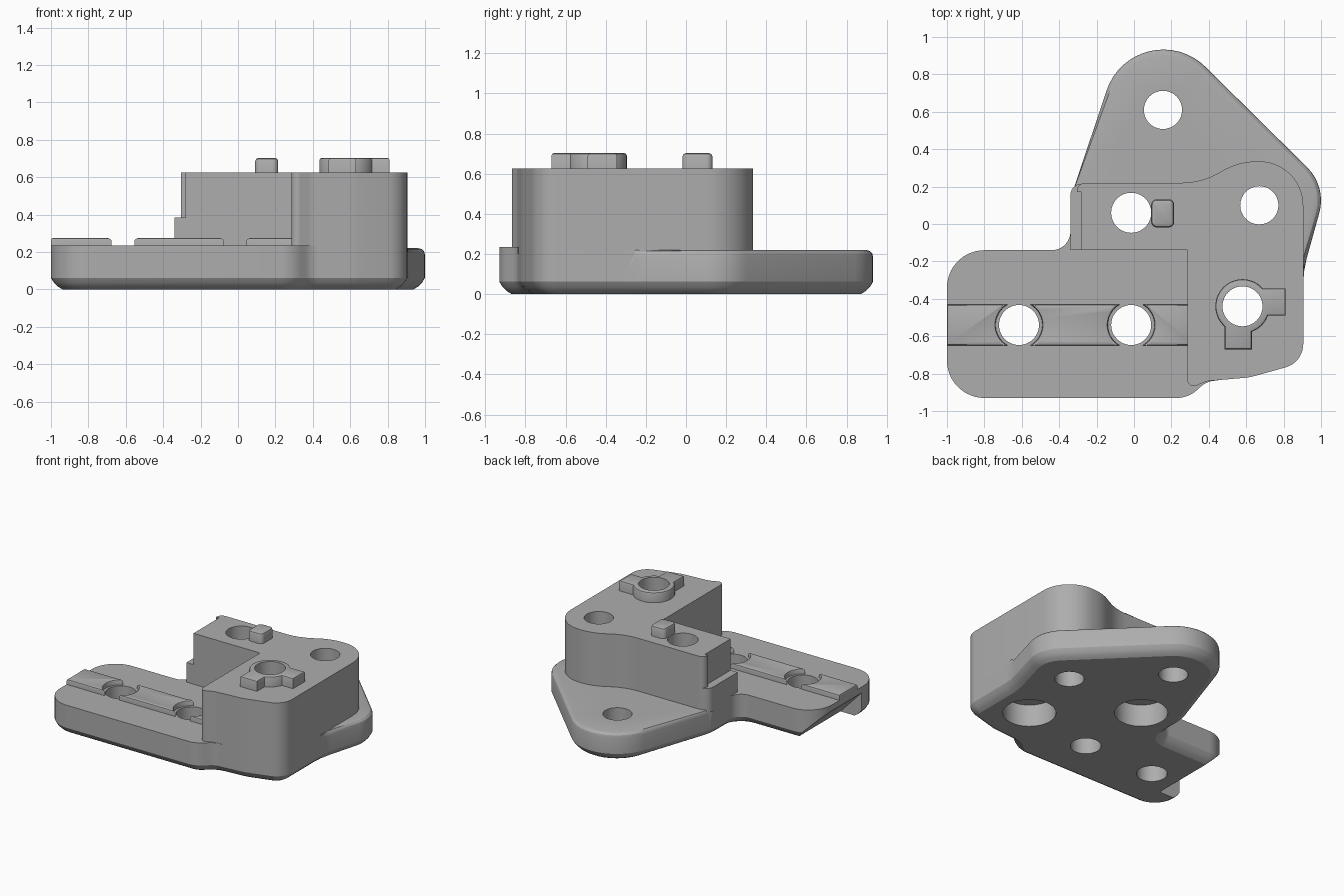
import bpy, bmesh
from math import atan2, tan, sin, cos, radians
from mathutils import Vector, Matrix

if "Cube" in bpy.data.objects:
    bpy.data.objects.remove(bpy.data.objects["Cube"])

# Single grey material
grey = bpy.data.materials.new("plain grey")
grey.use_nodes = True
grey.diffuse_color = (0.42, 0.42, 0.42, 1)
grey.node_tree.nodes["Principled BSDF"].inputs["Base Color"].default_value = (0.42, 0.42, 0.42, 1)


def rounded(corners):
    """Outline from (x, y, radius) corners, counter-clockwise."""
    out = []
    for i, (x, y, r) in enumerate(corners):
        p = Vector((x, y))
        a = Vector(corners[i - 1][:2])
        b = Vector(corners[(i + 1) % len(corners)][:2])
        u, v = (p - a).normalized(), (b - p).normalized()
        turn = atan2(u.x * v.y - u.y * v.x, u.dot(v))
        if r == 0 or abs(turn) < 0.01:
            out.append(p)
            continue
        start = p - u * r * tan(abs(turn) / 2)
        side = 1 if turn > 0 else -1
        centre = start + Vector((-u.y, u.x)) * r * side
        n = max(2, int(abs(turn) / 0.12))
        out += [centre + Matrix.Rotation(turn * k / n, 2) @ (start - centre) for k in range(n + 1)]
    return out


def arc(cx, cy, r, a, b, n=16):
    angles = [radians(a + (b - a) * k / n) for k in range(n + 1)]
    return [Vector((cx + r * cos(t), cy + r * sin(t))) for t in angles]


def prism(name, outline, z0, z1, bottom=0, top=0, where=lambda p: True, steps=3):
    """Extrude an outline, bevelling its lower and upper rims."""
    bm = bmesh.new()
    face = bm.faces.new([bm.verts.new((p.x, p.y, z0)) for p in outline])
    up = bmesh.ops.extrude_face_region(bm, geom=[face])["geom"]
    bmesh.ops.translate(bm, vec=(0, 0, z1 - z0), verts=[g for g in up if isinstance(g, bmesh.types.BMVert)])
    bmesh.ops.recalc_face_normals(bm, faces=bm.faces[:])
    for z, width, test, profile in ((z0, bottom, lambda p: True, 0.35), (z1, top, where, 0.5)):
        rim = [e for e in bm.edges if all(abs(v.co.z - z) < 1e-5 for v in e.verts)
               and test((e.verts[0].co + e.verts[1].co) / 2)]
        if width:
            bmesh.ops.bevel(bm, geom=rim, offset=width, segments=steps, profile=profile,
                            affect='EDGES', clamp_overlap=False)
    mesh = bpy.data.meshes.new(name)
    bm.to_mesh(mesh)
    bm.free()
    mesh.materials.append(grey)
    ob = bpy.data.objects.new(name, mesh)
    bpy.context.collection.objects.link(ob)
    return ob


def select(ob):
    bpy.ops.object.select_all(action='DESELECT')
    ob.select_set(True)
    bpy.context.view_layer.objects.active = ob


def cut(ob, cutters):
    select(ob)
    for c in cutters:
        mod = ob.modifiers.new("cut", 'BOOLEAN')
        mod.operation, mod.solver, mod.object = 'DIFFERENCE', 'EXACT', c
        bpy.ops.object.modifier_apply(modifier=mod.name)


def drill(name, x, y, r, z0, z1):
    return prism(name, arc(x, y, r, 0, 360 - 7.5, 47), z0, z1)


# Corners shared by several outlines
front_edge = [(-1, -0.93, 0.2), (0.29, -0.93, 0.16), (0.39, -0.84, 0.12)]
nose = [(0.62, -0.82, 0.3), (0.905, -0.74, 0.13)]
inner = [(-0.34, -0.14, 0.1), (-1, -0.14, 0.2)]

# Base slab with its rounded triangular back
base = prism("base", rounded(front_edge + nose + [
    (0.905, -0.25, 0.5), (1.03, 0.2, 0.25), (0.017, 1.201, 0.32), (-0.34, 0.137, 0.3)] + inner),
    0, 0.22, bottom=0.062, top=0.035, where=lambda p: p.y > 0.16 or p.x > 0.91)

# Front plate, raised slightly above the back
plate = prism("front_plate", rounded(front_edge + [
    (0.45, -0.837, 0), (0.45, -0.1, 0), (-0.3, -0.02, 0), (-0.34, -0.02, 0)] + inner), 0.2, 0.235)

# Tall block and the low step at its end
block = prism("tall_block", rounded([(0.285, -0.885, 0.035), (0.39, -0.84, 0.1)] + nose + [
    (0.905, 0.335, 0.235), (0.56, 0.335, 0.35), (0.36, 0.22, 0.4), (-0.305, 0.22, 0.045),
    (-0.305, 0.17, 0), (-0.28, 0.17, 0), (-0.28, -0.14, 0), (0.285, -0.14, 0)]), 0.2, 0.625)
step = prism("end_step", rounded([(-0.34, -0.14, 0), (-0.25, -0.14, 0), (-0.25, 0.215, 0),
                                  (-0.34, 0.215, 0.06)]), 0.2, 0.385)

# Raised ridges with concave ends around the plate holes
hy, left_x, right_x = -0.54, -0.615, -0.015


def facing_right(x):
    return arc(x, hy, 0.125, 241, 119)


def facing_left(x):
    return arc(x, hy, 0.125, 61, -61)


def flat(x, sign):
    return [Vector((x, hy - sign * 0.109)), Vector((x, hy + sign * 0.109))]


ridges = [
    prism("left_ridge", flat(-1, -1) + facing_right(left_x), 0.22, 0.275, top=0.012, steps=2),
    prism("middle_ridge", facing_left(left_x) + facing_right(right_x), 0.22, 0.275, top=0.012, steps=2),
    prism("right_ridge", facing_left(right_x) + flat(0.32, 1), 0.22, 0.275, top=0.012, steps=2)]

# Keyed ring and small locating peg on top of the block
cx, cy, r = 0.58, -0.44, 0.145
ring = prism("keyed_ring", [Vector((cx + 0.23, cy - 0.05)), Vector((cx + 0.23, cy + 0.095))]
             + arc(cx, cy, r, 41, 229, 28)
             + [Vector((cx - 0.095, cy - 0.23)), Vector((cx + 0.05, cy - 0.23))]
             + arc(cx, cy, r, -70, -20, 8), 0.61, 0.703, top=0.013, steps=2)
peg = prism("locating_peg", rounded([(0.092, -0.018, 0.03), (0.215, -0.018, 0.03),
                                     (0.215, 0.132, 0.03), (0.092, 0.132, 0.03)]),
            0.61, 0.703, top=0.018, steps=2)

# Through holes, counterbores and the sloped end
holes = [drill("hole_cutter", x, y, rad, -0.2, 1) for x, y, rad in (
    (0.155, 0.61, 0.102), (0.67, 0.1, 0.102), (right_x, 0.06, 0.107),
    (cx, cy, 0.107), (left_x, hy, 0.107), (right_x, hy, 0.107))]
bores = [drill("bore_cutter", x, y, 0.185, -0.2, 0.17) for x, y in ((right_x, 0.06), (cx, cy))]
wedge = prism("slope_cutter", [Vector((-1.19, 0.39)), Vector((-1.19, -0.19)), Vector((-0.64, -0.19))], -1.2, 0.2)
wedge.matrix_world = Matrix.Rotation(radians(90), 4, 'X')
wedge.location.y = -0.5
bpy.context.view_layer.update()

cut(base, [wedge] + holes + bores)
cut(plate, holes)
cut(block, holes)
cut(ring, holes[3:4])
for c in holes + bores + [wedge]:
    bpy.data.objects.remove(c)

for ob in [base, plate, block, step, ring, peg] + ridges:
    select(ob)
    bpy.ops.object.shade_smooth_by_angle(angle=radians(28))
